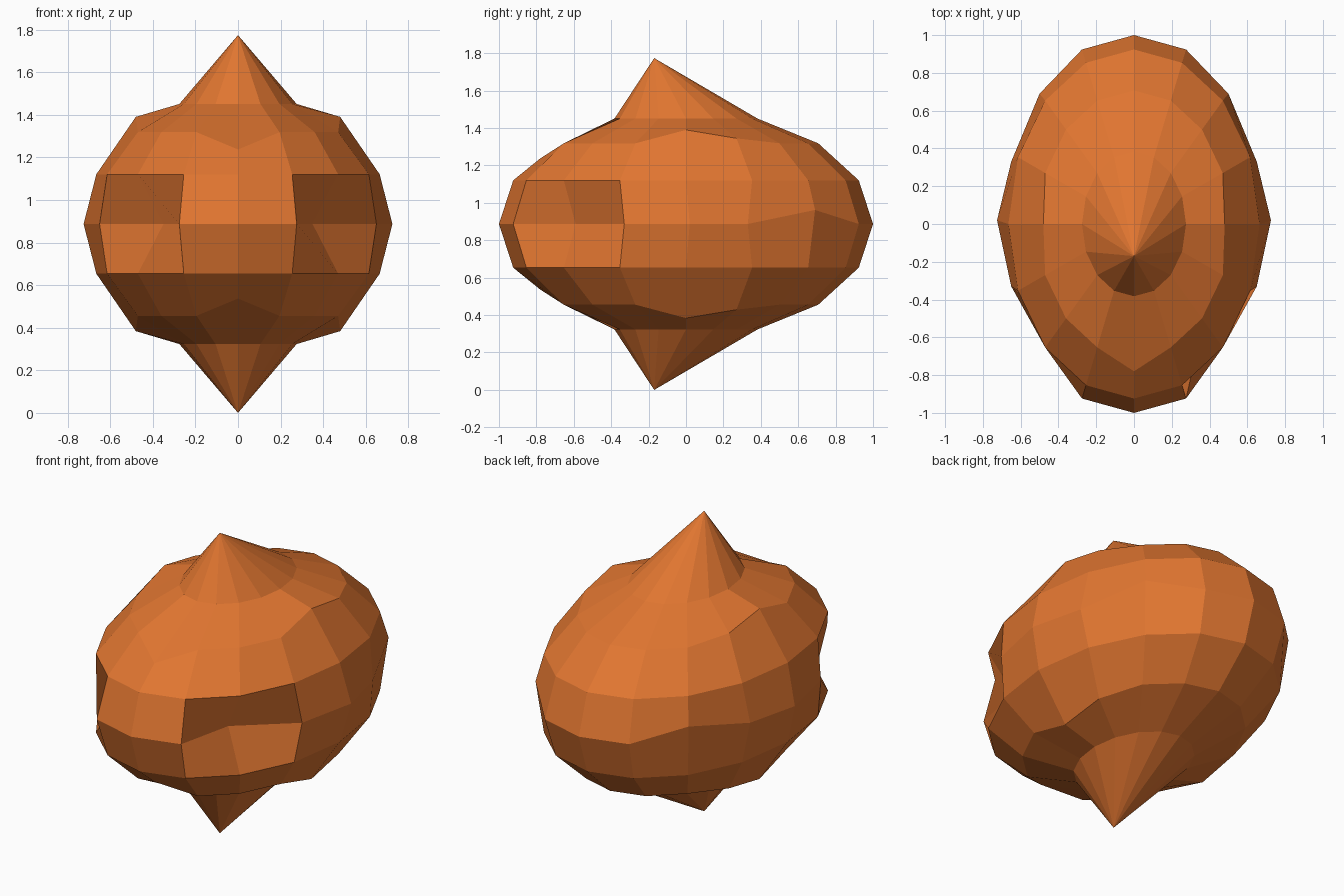
import bpy, bmesh
from math import sin, cos, radians
from mathutils import Vector

cube = bpy.data.objects.get("Cube")
if cube:
    bpy.data.objects.remove(cube, do_unlink=True)

RX, RY, RZ, MID = 0.72, 1.0, 0.61, 0.887

orange = bpy.data.materials.new("orange")
orange.use_nodes = True
colour = (0.75, 0.18, 0.03, 1)
orange.diffuse_color = colour
orange.node_tree.nodes["Principled BSDF"].inputs["Base Color"].default_value = colour

# Squashed ball: 16 segments, 8 rings
bm = bmesh.new()
bmesh.ops.create_uvsphere(bm, u_segments=16, v_segments=8, radius=1)
for v in bm.verts:
    v.co = (v.co.x * RX, v.co.y * RY, v.co.z * RZ)
rest = [(v, v.co.copy()) for v in bm.verts]


def pull(azimuth, elevation, target):
    """Move a ball vertex, and its left/right twin, to a target above mid height."""
    a, e = radians(azimuth), radians(elevation)
    for s in (1, -1):
        p = Vector((s * cos(a) * cos(e) * RX, sin(a) * cos(e) * RY, sin(e) * RZ))
        vert = min(rest, key=lambda r: (r[1] - p).length)[0]
        vert.co = (s * target[0], target[1], target[2])


# Pointed top and bottom, shoulders and front lip, mirrored in height
for d in (1, -1):
    pull(0, 90 * d, (0, -0.17, 0.887 * d))
    pull(0, 45 * d, (0.48, 0, 0.503 * d))
    pull(22.5, 45 * d, (0.47, 0.27, 0.458 * d))
    pull(-90, 45 * d, (0, -0.78, 0.35 * d))

# Front side dents and the flattened waist
pull(-45, 0, (0.35, -0.59, 0))
pull(-22.5, 0, (0.65, -0.33, 0))
pull(0, 0, (0.725, 0.02, 0))
pull(22.5, 0, (0.65, 0.33, 0))
pull(45, 0, (0.5, 0.69, 0.075))

bmesh.ops.translate(bm, verts=bm.verts, vec=(0, 0, MID))
bmesh.ops.recalc_face_normals(bm, faces=bm.faces)
mesh = bpy.data.meshes.new("pointed_body")
bm.to_mesh(mesh)
bm.free()
mesh.materials.append(orange)
body = bpy.data.objects.new("pointed_body", mesh)
bpy.context.collection.objects.link(body)
